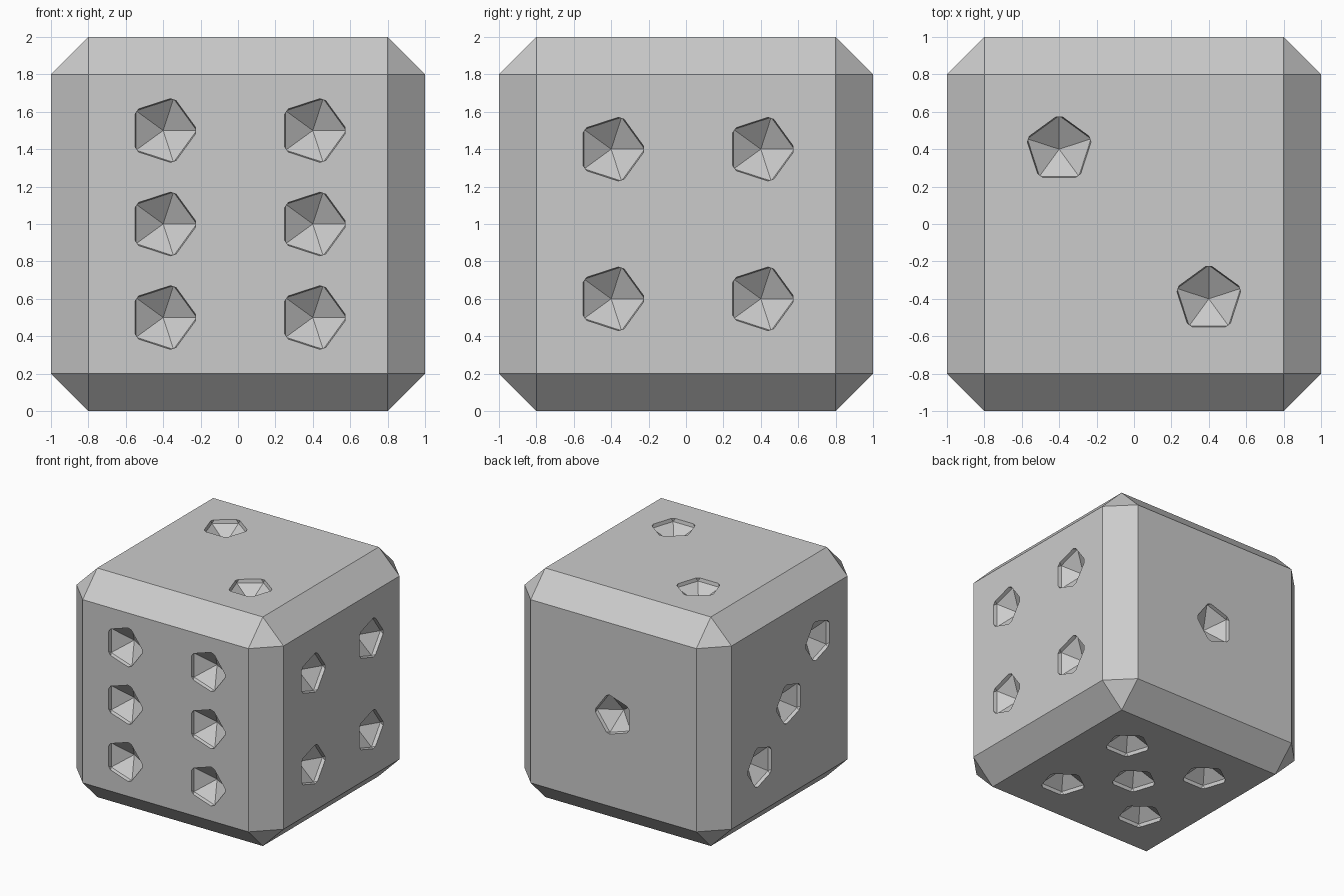
import bpy, bmesh
from mathutils import Matrix, Vector

if "Cube" in bpy.data.objects:
    bpy.data.objects.remove(bpy.data.objects["Cube"])

PIT_RADIUS = 0.2   # icosahedron that cuts each pip
PIT_LIFT = 0.06    # its centre sits this far outside the face


def make_object(name, bm):
    mesh = bpy.data.meshes.new(name)
    bmesh.ops.recalc_face_normals(bm, faces=bm.faces)
    bm.to_mesh(mesh)
    bm.free()
    obj = bpy.data.objects.new(name, mesh)
    bpy.context.collection.objects.link(obj)
    return obj


# Cube body with flat chamfered edges
bm = bmesh.new()
bmesh.ops.create_cube(bm, size=2, matrix=Matrix.Translation((0, 0, 1)))
bmesh.ops.bevel(bm, geom=bm.edges[:], offset=0.2, segments=1,
                affect='EDGES', profile=0.5)
die = make_object("die", bm)

# Pips: face normal, direction a pentagon corner points to, pip centres
a = 0.4
corners = [(x, y) for x in (-a, a) for y in (-a, a)]
faces = [
    ((0, -1, 0), (1, 0, 0), [(x, 0, z) for x in (-a, a) for z in (-0.5, 0, 0.5)]),
    ((0, 1, 0), (1, 0, 0), [(0, 0, 0)]),
    ((1, 0, 0), (0, 1, 0), [(0, y, z) for y, z in corners]),
    ((-1, 0, 0), (0, 1, 0), [(0, -t, t) for t in (-a, 0, a)]),
    ((0, 0, 1), (0, 1, 0), [(-a, a, 0), (a, -a, 0)]),
    ((0, 0, -1), (0, 1, 0), [(x, y, 0) for x, y in corners + [(0, 0)]]),
]

# One cutter made of all the icosahedra
bm = bmesh.new()
for normal, point, spots in faces:
    n, x_axis = Vector(normal), -Vector(point)
    turn = Matrix((x_axis, n.cross(x_axis), n)).transposed().to_4x4()
    for spot in spots:
        centre = Vector(spot) + n * (1 + PIT_LIFT) + Vector((0, 0, 1))
        bmesh.ops.create_icosphere(bm, subdivisions=1, radius=PIT_RADIUS,
                                   matrix=Matrix.Translation(centre) @ turn)
cutter = make_object("pip_cutter", bm)
cutter.hide_render = True

# Carve the pips, then drop the cutter
cut = die.modifiers.new("pips", 'BOOLEAN')
cut.operation = 'DIFFERENCE'
cut.solver = 'EXACT'
cut.object = cutter
bpy.context.view_layer.objects.active = die
die.select_set(True)
bpy.ops.object.modifier_apply(modifier=cut.name)
bpy.data.objects.remove(cutter)
